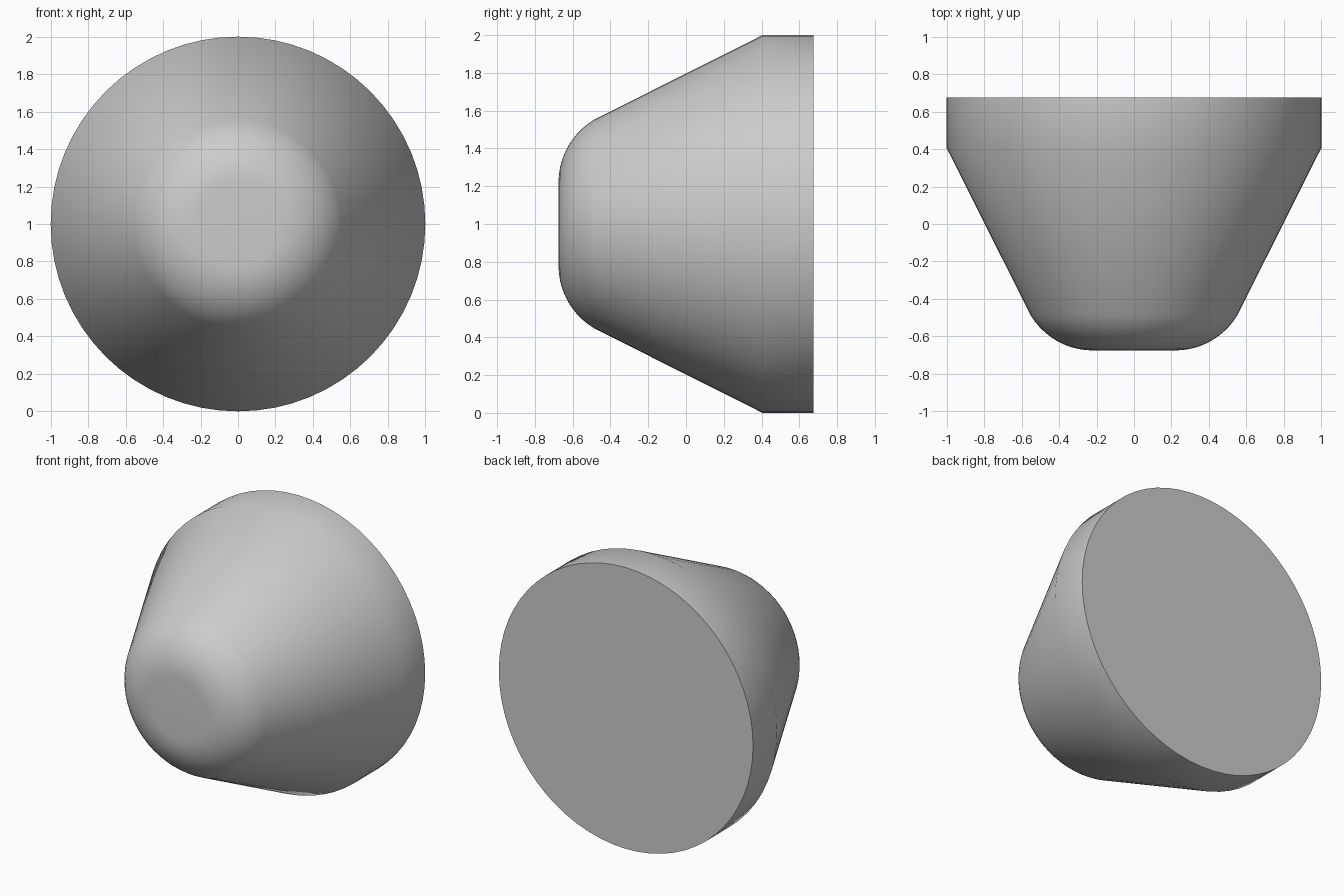
import bpy, bmesh, math
from mathutils import Matrix, Vector

cube = bpy.data.objects.get("Cube")
if cube:
    bpy.data.objects.remove(cube, do_unlink=True)

# Single plain grey
grey = bpy.data.materials.new("plain grey")
grey.use_nodes = True
colour = (0.6, 0.6, 0.6, 1)
grey.diffuse_color = colour
grey.node_tree.nodes["Principled BSDF"].inputs["Base Color"].default_value = colour

SEGMENTS = 64
BACK, RIM, FRONT = 0.675, 0.405, -0.675
TIP_RADIUS, ROUNDING, ARC_STEPS = 0.22, 0.387, 10

# Profile as (radius, y): straight rim, cone, rounded nose
profile = [(1, BACK), (1, RIM)]
for i in range(ARC_STEPS + 1):
    a = math.radians(59) * (1 - i / ARC_STEPS)
    profile.append((TIP_RADIUS + ROUNDING * math.sin(a),
                    FRONT + ROUNDING * (1 - math.cos(a))))

# Revolve the profile around the y axis
bm = bmesh.new()
rings = []
for radius, y in profile:
    ring = []
    for s in range(SEGMENTS):
        a = math.tau * s / SEGMENTS
        ring.append(bm.verts.new((radius * math.cos(a), y, 1 + radius * math.sin(a))))
    rings.append(ring)
for near, far in zip(rings, rings[1:]):
    for s in range(SEGMENTS):
        t = (s + 1) % SEGMENTS
        bm.faces.new((near[s], near[t], far[t], far[s]))

# Flat back and front caps
bm.faces.new(rings[0])
bm.faces.new(rings[-1])
bmesh.ops.recalc_face_normals(bm, faces=bm.faces)

mesh = bpy.data.meshes.new("tapered_knob")
bm.to_mesh(mesh)
bm.free()
mesh.materials.append(grey)
knob = bpy.data.objects.new("tapered_knob", mesh)
bpy.context.collection.objects.link(knob)

# Smooth sides, crisp back edge
bpy.context.view_layer.objects.active = knob
knob.select_set(True)
bpy.ops.object.shade_smooth_by_angle(angle=math.radians(35))
